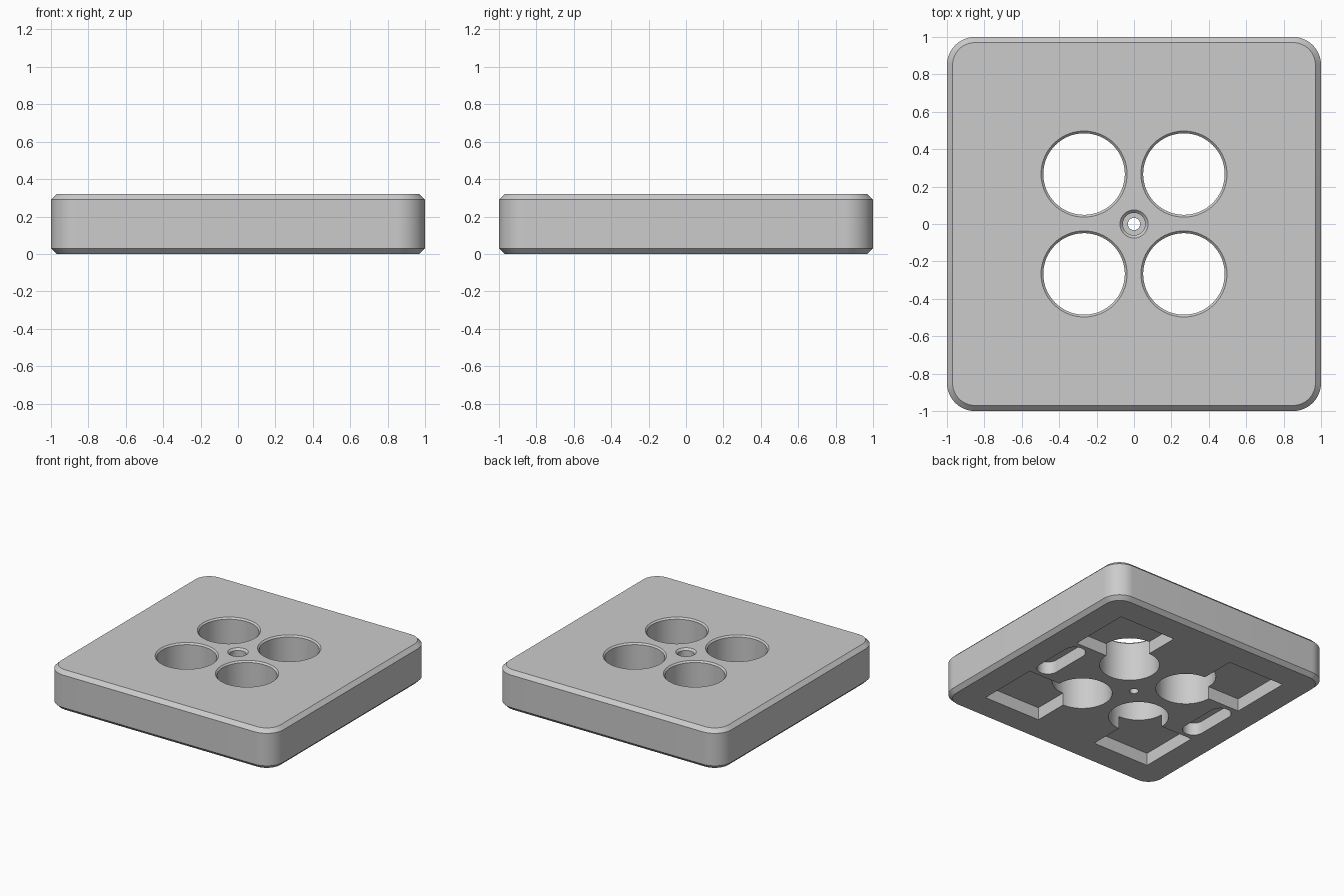
import bpy, bmesh, math

if "Cube" in bpy.data.objects:
    bpy.data.objects.remove(bpy.data.objects["Cube"], do_unlink=True)

HEIGHT = 0.32

grey = bpy.data.materials.new("light grey plastic")
grey.use_nodes = True
colour = (0.6, 0.6, 0.6, 1)
grey.diffuse_color = colour
grey.node_tree.nodes["Principled BSDF"].inputs["Base Color"].default_value = colour


def outline(hx, hy, r, steps):
    """Rounded rectangle; a circle when hx = hy = r, sharp when r = 0."""
    pts = []
    for i, (sx, sy) in enumerate([(1, 1), (-1, 1), (-1, -1), (1, -1)]):
        for j in range(steps + 1 if r else 1):
            a = math.pi / 2 * (i + j / steps)
            p = (sx * (hx - r) + r * math.cos(a), sy * (hy - r) + r * math.sin(a))
            if not pts or math.dist(p, pts[-1]) > 1e-5:
                pts.append(p)
    if math.dist(pts[0], pts[-1]) < 1e-5:
        pts.pop()
    return pts


def stack(name, layers, centre=(0, 0), steps=16):
    """Closed solid lofted through layers of (z, half x, half y, corner radius)."""
    bm = bmesh.new()
    rings = []
    for z, hx, hy, r in layers:
        rings.append([bm.verts.new((centre[0] + x, centre[1] + y, z))
                      for x, y in outline(hx, hy, r, steps)])
    bm.faces.new(rings[0][::-1])
    bm.faces.new(rings[-1])
    n = len(rings[0])
    for lo, hi in zip(rings, rings[1:]):
        for i in range(n):
            j = (i + 1) % n
            bm.faces.new((lo[i], lo[j], hi[j], hi[i]))
    bmesh.ops.recalc_face_normals(bm, faces=bm.faces)
    mesh = bpy.data.meshes.new(name)
    bm.to_mesh(mesh)
    bm.free()
    mesh.materials.append(grey)
    obj = bpy.data.objects.new(name, mesh)
    bpy.context.collection.objects.link(obj)
    return obj


def bore(name, profile, centre):
    """Round cutter from (z, radius) pairs."""
    return stack(name, [(z, r, r, r) for z, r in profile], centre)


# Square plate with rounded corners and chamfered rims
c = 0.03
plate = stack("plate", [(0, 1 - c, 1 - c, 0.15 - c), (c, 1, 1, 0.15),
                        (HEIGHT - c, 1, 1, 0.15), (HEIGHT, 1 - c, 1 - c, 0.15 - c)])

cutters = []
for sx in (1, -1):
    for sy in (1, -1):
        # Large through holes with a small top chamfer
        cutters.append(bore("round_hole", [(-0.1, 0.218), (HEIGHT - 0.012, 0.218),
                                           (HEIGHT + 0.028, 0.258)], (sx * 0.267, sy * 0.267)))
        # Square pockets in the underside
        cutters.append(stack("square_pocket", [(-0.1, 0.25, 0.25, 0), (0.1, 0.25, 0.25, 0)],
                             (sx * 0.515, sy * 0.515)))
    # Rounded slots in the underside
    cutters.append(stack("slot", [(-0.1, 0.08, 0.23, 0.08), (0.1, 0.08, 0.23, 0.08)],
                         (sx * 0.69, 0)))
# Counterbored screw hole in the middle
cutters.append(bore("screw_hole", [(-0.1, 0.033), (0.17, 0.033), (0.17, 0.06),
                                   (HEIGHT - 0.015, 0.06), (HEIGHT + 0.025, 0.1)], (0, 0)))

bpy.context.view_layer.objects.active = plate
plate.select_set(True)
for cutter in cutters:
    cutter.hide_render = True
    mod = plate.modifiers.new("cut", "BOOLEAN")
    mod.operation = "DIFFERENCE"
    mod.solver = "EXACT"
    mod.object = cutter
    bpy.ops.object.modifier_apply(modifier=mod.name)
    bpy.data.objects.remove(cutter, do_unlink=True)

bpy.ops.object.shade_smooth_by_angle(angle=math.radians(30))
